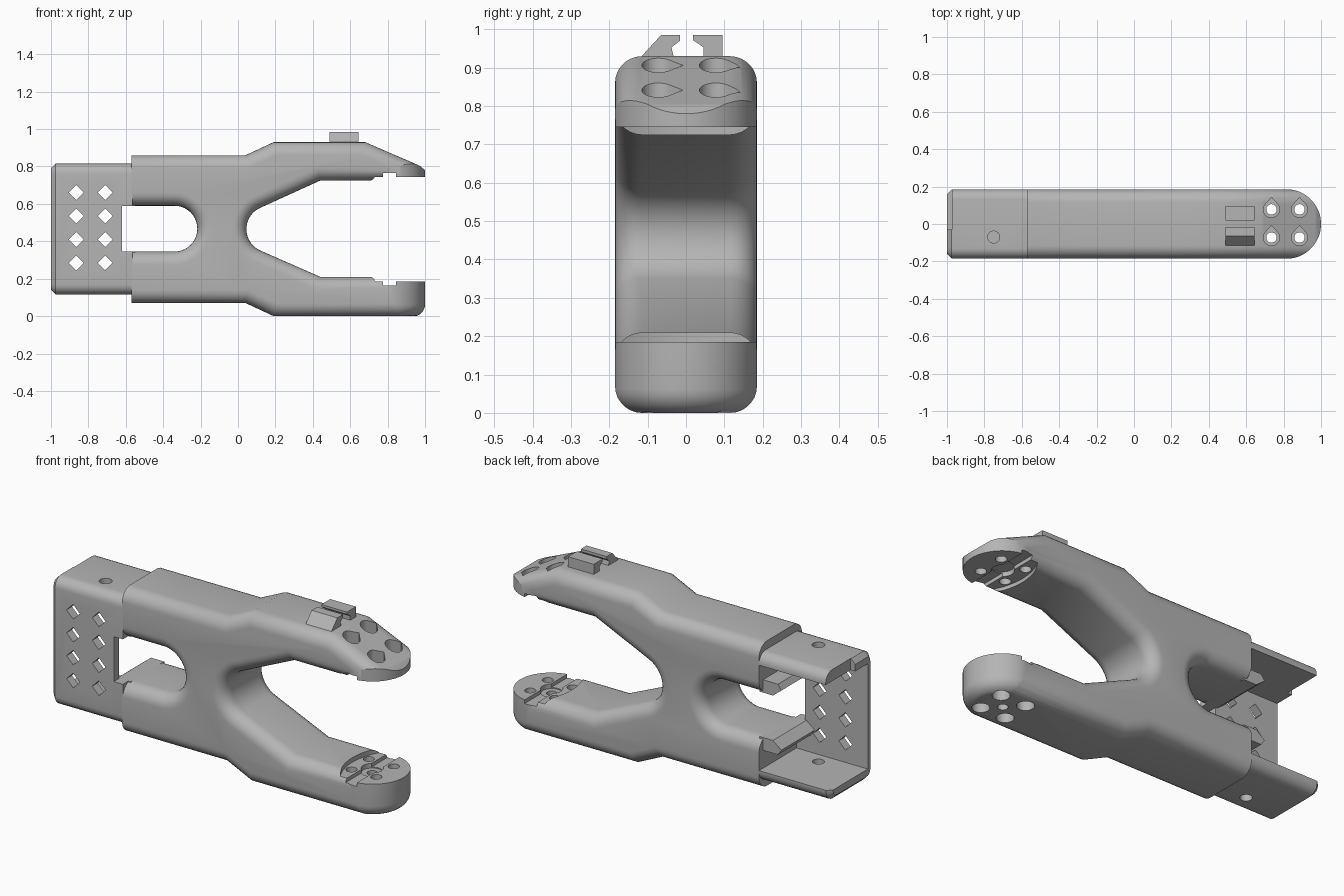
import bpy, bmesh
from math import sin, cos, radians

cube = bpy.data.objects.get("Cube")
if cube:
    bpy.data.objects.remove(cube, do_unlink=True)

grey = bpy.data.materials.new("grey_plastic")
grey.use_nodes = True
grey.diffuse_color = (0.46, 0.46, 0.46, 1)
grey.node_tree.nodes["Principled BSDF"].inputs["Base Color"].default_value = (0.46, 0.46, 0.46, 1)

HALF = 0.185      # half width of the whole part
MID = 0.465       # height of the symmetry line
END = -0.57       # rear end of the fork arms


def arc(cx, cz, r, a0, a1, n=20):
    """Points on an arc, angles in degrees."""
    steps = [radians(a0 + (a1 - a0) * i / n) for i in range(n + 1)]
    return [(cx + r * cos(a), cz + r * sin(a)) for a in steps]


def place(axis, p, d):
    """Put a 2D profile point at depth d along an axis."""
    return {"X": (d, p[0], p[1]), "Y": (p[0], d, p[1]), "Z": (p[0], p[1], d)}[axis]


def prism(name, pts, axis, lo, hi, bevels=()):
    """Extrude a profile; bevels lists (edge rule, radius, segments)."""
    bm = bmesh.new()
    a = [bm.verts.new(place(axis, p, lo)) for p in pts]
    b = [bm.verts.new(place(axis, p, hi)) for p in pts]
    bm.faces.new(a)
    bm.faces.new(b[::-1])
    for i in range(len(pts)):
        j = (i + 1) % len(pts)
        bm.faces.new((a[j], a[i], b[i], b[j]))
    bmesh.ops.recalc_face_normals(bm, faces=bm.faces)
    for rule, radius, seg in bevels:
        edges = [e for e in bm.edges if rule(e.verts[0].co, e.verts[1].co)]
        bmesh.ops.bevel(bm, geom=edges, offset=radius, offset_type='OFFSET',
                        segments=seg, profile=0.5, affect='EDGES', clamp_overlap=False)
    bmesh.ops.recalc_face_normals(bm, faces=bm.faces)
    mesh = bpy.data.meshes.new(name)
    bm.to_mesh(mesh)
    bm.free()
    mesh.materials.append(grey)
    ob = bpy.data.objects.new(name, mesh)
    bpy.context.scene.collection.objects.link(ob)
    return ob


def box(name, x0, x1, y0, y1, z0, z1, bevels=()):
    return prism(name, [(x0, y0), (x1, y0), (x1, y1), (x0, y1)], "Z", z0, z1, bevels)


def rod(x, y, r, z0, z1, n=32):
    return prism("cutter", arc(x, y, r, 0, 360, n)[:-1], "Z", z0, z1)


def carve(ob, cutters, keep=None):
    """Intersect with keep, subtract all cutters, then bake the result."""
    jobs = ([(keep, 'INTERSECT')] if keep else []) + [(c, 'DIFFERENCE') for c in cutters]
    for c, op in jobs:
        c.hide_render = True
        mod = ob.modifiers.new("carve", 'BOOLEAN')
        mod.operation, mod.solver, mod.object = op, 'EXACT', c
    bpy.context.view_layer.update()
    done = ob.evaluated_get(bpy.context.evaluated_depsgraph_get())
    mesh = bpy.data.meshes.new_from_object(done)
    ob.modifiers.clear()
    ob.data = mesh
    for c, _ in jobs:
        bpy.data.objects.remove(c, do_unlink=True)


# Fork body: side profile with rounded rims
profile = [(END, 0.86), (0.04, 0.86), (0.19, 0.93), (0.68, 0.93), (0.97, 0.805),
           (1.03, 0.755), (1.2, 0.755), (1.2, 0.55), (0.8, 0.55), (0.76, 0.725), (0.44, 0.725)]
profile += arc(0.17, MID, 0.125, 114, 246)
profile += [(0.44, 0.21), (0.76, 0.21), (0.8, 0.36), (1.2, 0.36), (1.2, 0),
            (0.19, 0), (0.04, 0.07), (END, 0.07)]
profile += [(END, 0.345)] + arc(-0.34, 0.4675, 0.1225, -90, 90) + [(END, 0.59)]


def side_rim(p, q):
    same_x = abs(p.x - q.x) < 1e-5
    return abs(p.y - q.y) < 1e-5 and not (same_x and (p.x < -0.5 or p.x > 1.1))


body = prism("fork_body", profile, "Y", -HALF, HALF, [(side_rim, 0.07, 7)])

# Round nose that both jaws share
R = HALF + 0.001
nose = prism("nose_cutter", [(-0.8, -R)] + arc(1 - R, 0, R, -90, 90, 32) + [(-0.8, R)],
             "Z", -0.002, 1.2,
             [(lambda p, q: p.z < 0.1 and q.z < 0.1, 0.065, 7)])

# Jaw recesses, horn slots and screw holes
cutters = [rod(1.03, 0, 0.34, 0.185, 0.745, 96),
           box("cutter", 0.775, 0.845, -0.3, 0.3, 0.165, 0.765),
           rod(0.81, 0, 0.055, 0.16, 0.77),
           rod(0.81, 0, 0.026, -0.1, 0.3)]
for x in (0.735, 0.885):
    for y in (-0.072, 0.078):
        drop = arc(x, y, 0.043, 140, 400, 24) + [(x, y + 0.064)]
        cutters += [prism("cutter", drop, "Z", 0.785, 1.1),
                    rod(x, y, 0.028, -0.1, 1.1),
                    rod(x, y, 0.043, -0.1, 0.1)]
carve(body, cutters, nose)

# Rear channel: front plate with top and bottom flanges, open at the back
long_edge = lambda p, q: abs(p.x - q.x) > 0.2
rear_edge = lambda p, q: p.x < -0.99 and q.x < -0.99
channel = box("rear_channel", -1, END + 0.005, -HALF, HALF, 0.115, 0.815,
              [(long_edge, 0.055, 6), (rear_edge, 0.025, 1)])
cutters = [box("cutter", -1.1, -0.5, -0.138, 0.3, 0.178, 0.752),
           box("cutter", -0.62, -0.5, -0.3, 0.3, 0.345, 0.59),
           box("cutter", -1.1, -0.972, -0.03, 0.3, 0.5, 1.0),
           rod(-0.75, -0.07, 0.032, 0.785, 0.9),
           rod(-0.75, -0.07, 0.03, 0, 0.3)]
for x in (-0.865, -0.71):
    for z in (0.285, 0.41, 0.535, 0.66):
        cutters.append(prism("cutter", arc(x, z, 0.04, 0, 360, 4)[:-1], "Y", -0.3, 0))
carve(channel, cutters)

# Locking lips that reach from the arms into the channel
lip = [(-0.55, 0.345), (-0.63, 0.345), (-0.68, 0.305), (-0.66, 0.275), (-0.55, 0.275)]
lower_lip = prism("lower_lip", lip, "Y", -0.139, 0.15)
upper_lip = prism("upper_lip", [(x, 0.935 - z) for x, z in lip], "Y", -0.139, 0.15)

# Cable clip: two facing hooks on the upper jaw
front_hook = prism("front_clip_hook", [(-0.125, 0.92), (-0.065, 0.985), (-0.016, 0.985), (-0.016, 0.97),
                                       (-0.038, 0.953), (-0.03, 0.92)], "X", 0.49, 0.645)
back_hook = prism("back_clip_hook", [(0.095, 0.92), (0.095, 0.985), (0.018, 0.985), (0.018, 0.972),
                                     (0.046, 0.953), (0.046, 0.92)], "X", 0.49, 0.645)

# Smooth rounded surfaces, keep the hard edges
bpy.ops.object.select_all(action='DESELECT')
for ob in (body, channel, lower_lip, upper_lip, front_hook, back_hook):
    ob.select_set(True)
bpy.context.view_layer.objects.active = body
bpy.ops.object.shade_smooth_by_angle(angle=radians(28))
